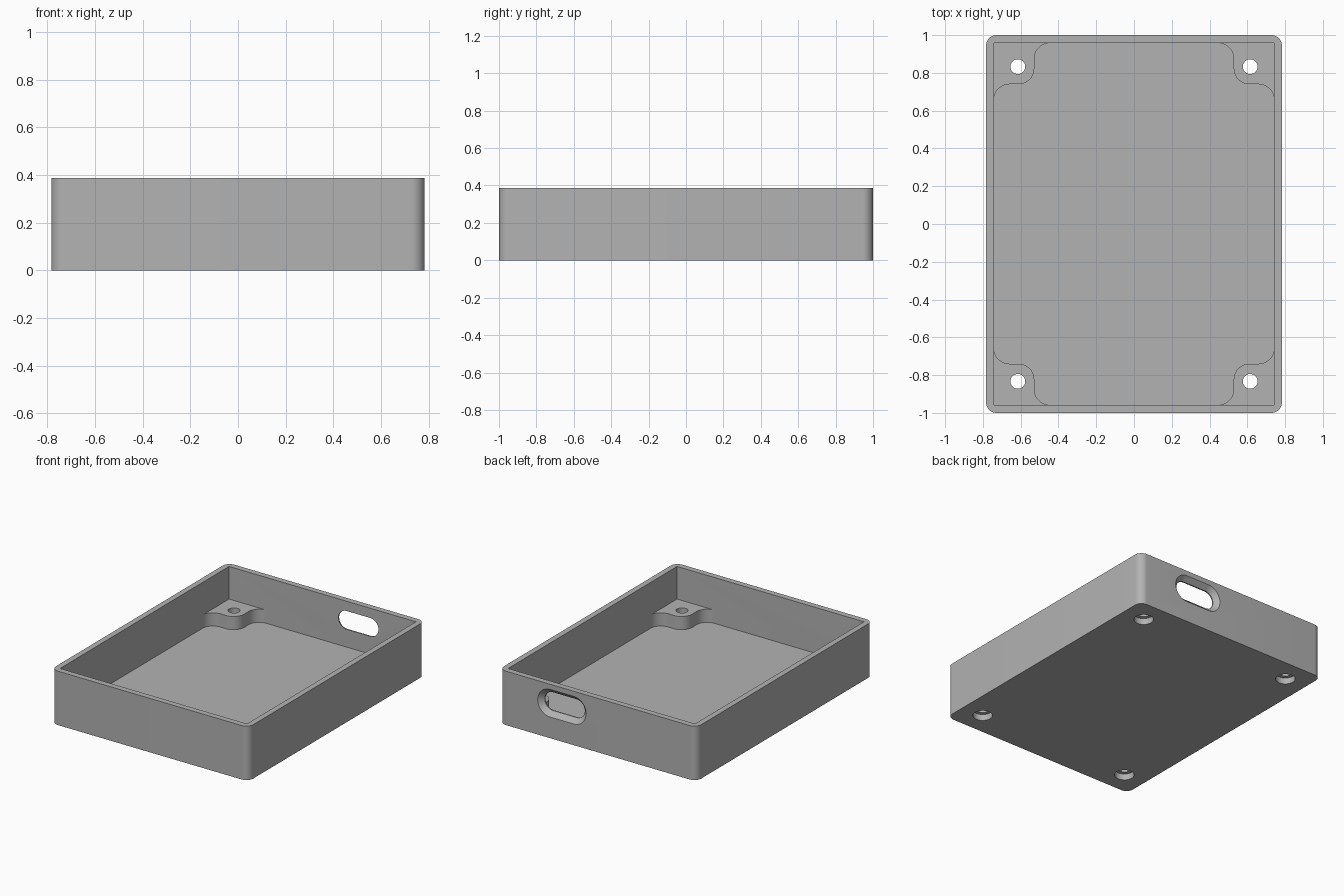
import bpy, bmesh, math
from mathutils import Vector, Matrix

cube = bpy.data.objects.get("Cube")
if cube:
    bpy.data.objects.remove(cube, do_unlink=True)

W, D, H = 0.783, 1.0, 0.387        # half width, half depth, height
IW, ID = 0.742, 0.958              # half size of the cavity
FLOOR, PAD_TOP = 0.058, 0.153
HOLE_X, HOLE_Y = 0.615, 0.833

grey = bpy.data.materials.new("plain grey")
grey.use_nodes = True
colour = (0.45, 0.45, 0.45, 1)
grey.diffuse_color = colour
grey.node_tree.nodes["Principled BSDF"].inputs["Base Color"].default_value = colour


def arc(cx, cy, r, start, end, n=12):
    """Points along an arc, angles in degrees."""
    angles = [math.radians(start + (end - start) * i / n) for i in range(n + 1)]
    return [(cx + r * math.cos(a), cy + r * math.sin(a)) for a in angles]


def rounded(hx, hy, r, n=12):
    """Rounded rectangle centred on the origin."""
    corners = [(1, 1), (-1, 1), (-1, -1), (1, -1)]
    return [p for i, (sx, sy) in enumerate(corners)
            for p in arc(sx * (hx - r), sy * (hy - r), r, i * 90, i * 90 + 90, n)]


def loft(name, sections, matrix=Matrix()):
    """Solid through (profile, height) sections with equal point counts."""
    bm = bmesh.new()
    rings = [[bm.verts.new(matrix @ Vector((x, y, z))) for x, y in profile]
             for profile, z in sections]
    for a, b in zip(rings, rings[1:]):
        for i in range(len(a)):
            j = (i + 1) % len(a)
            bm.faces.new((a[i], a[j], b[j], b[i]))
    bm.faces.new(rings[0][::-1])
    bm.faces.new(rings[-1])
    bmesh.ops.remove_doubles(bm, verts=bm.verts, dist=1e-5)
    bmesh.ops.recalc_face_normals(bm, faces=bm.faces)
    mesh = bpy.data.meshes.new(name)
    bm.to_mesh(mesh)
    bm.free()
    obj = bpy.data.objects.new(name, mesh)
    bpy.context.collection.objects.link(obj)
    mesh.materials.append(grey)
    return obj


def combine(target, tool, operation):
    """Apply a boolean and discard the tool."""
    tool.hide_render = True
    mod = target.modifiers.new("boolean", 'BOOLEAN')
    mod.operation, mod.object, mod.solver = operation, tool, 'EXACT'
    bpy.context.view_layer.objects.active = target
    bpy.ops.object.modifier_apply(modifier=mod.name)
    bpy.data.objects.remove(tool, do_unlink=True)


# Outer shell and square-cornered cavity
shell = rounded(W, D, 0.055)
tray = loft("open_tray", [(shell, 0), (shell, H)])
cavity = [(IW, ID), (-IW, ID), (-IW, -ID), (IW, -ID)]
combine(tray, loft("cavity_cutter", [(cavity, FLOOR), (cavity, H + 0.1)]), 'DIFFERENCE')

# Screw pads with blended edges, one per corner
PX, PY, R = 0.528, 0.74, 0.083
OUT = 0.02
pad = ([(PX - R, ID + OUT)] + arc(PX - R, ID - R, R, 90, 0)
       + arc(PX + R, PY + R, R, 180, 270)
       + arc(IW - R, PY - R, R, 90, 0)
       + [(IW + OUT, PY - R), (IW + OUT, ID + OUT)])
for sx in (1, -1):
    for sy in (1, -1):
        place = Matrix.Diagonal((sx, sy, 1, 1))
        combine(tray, loft("screw_pad", [(pad, FLOOR - 0.02), (pad, PAD_TOP)], place), 'UNION')

# Screw holes, counterbored from below
for sx in (1, -1):
    for sy in (1, -1):
        place = Matrix.Translation((sx * HOLE_X, sy * HOLE_Y, 0))
        for r, low, high in ((0.039, -0.1, 0.3), (0.065, -0.1, 0.045)):
            ring = rounded(r, r, r)
            combine(tray, loft("hole_cutter", [(ring, low), (ring, high)], place), 'DIFFERENCE')

# Cable slot through the back wall, flared outwards
place = Matrix.Translation((0.285, D, 0.251)) @ Matrix.Rotation(math.radians(-90), 4, 'X')
inner = rounded(0.159, 0.066, 0.0659)
outer = rounded(0.192, 0.099, 0.0989)
slot = [(inner, -0.1), (inner, -0.033), (outer, 0), (outer, 0.05)]
combine(tray, loft("slot_cutter", slot, place), 'DIFFERENCE')

# Smooth curved walls, crisp edges
bpy.ops.object.select_all(action='DESELECT')
tray.select_set(True)
bpy.context.view_layer.objects.active = tray
bpy.ops.object.shade_smooth_by_angle(angle=math.radians(30))
